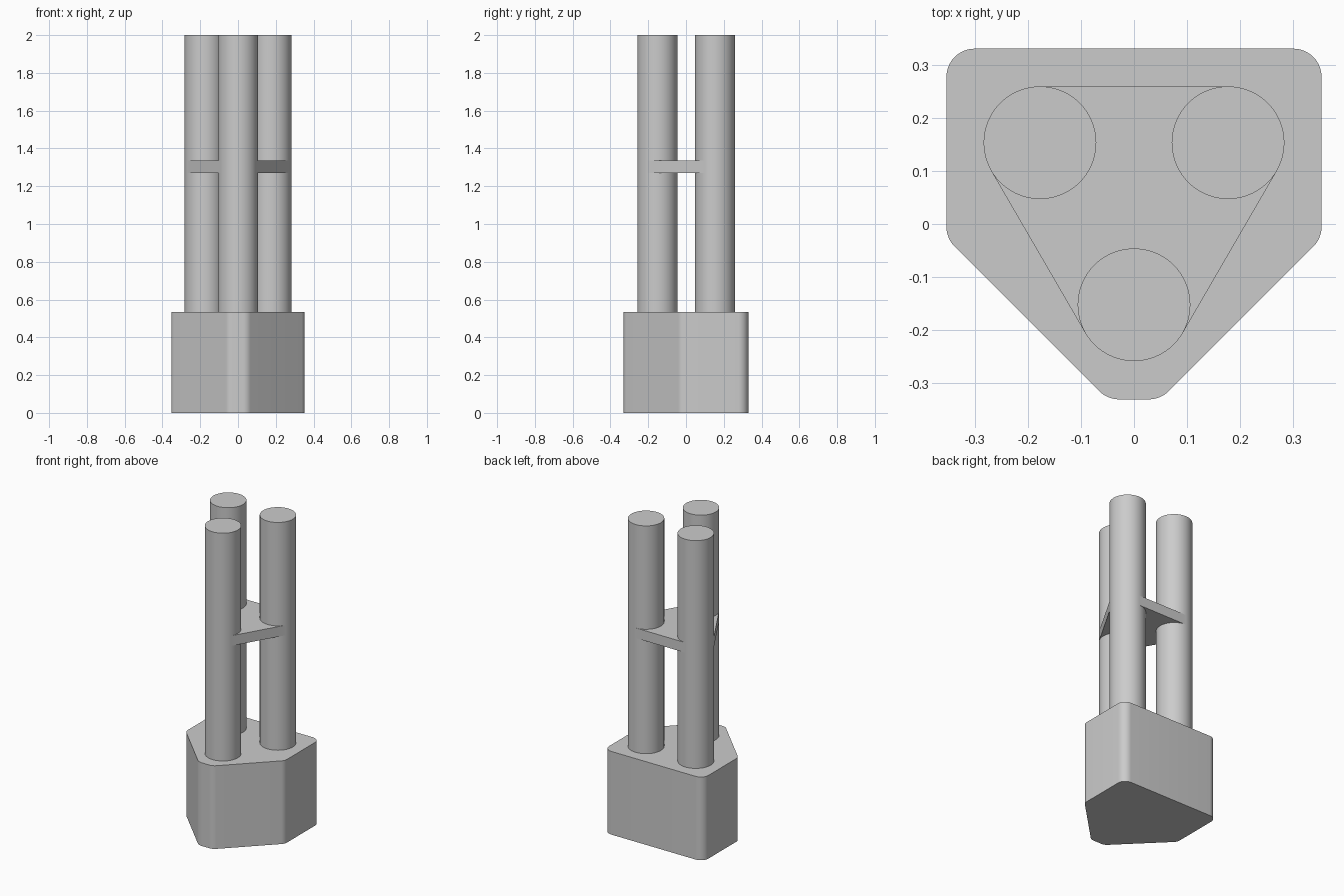
import bpy
import bmesh
import math
from mathutils import Vector

cube = bpy.data.objects.get("Cube")
if cube:
    bpy.data.objects.remove(cube, do_unlink=True)

# Single grey material
grey = bpy.data.materials.new("light_grey")
grey.use_nodes = True
colour = (0.6, 0.6, 0.6, 1)
grey.diffuse_color = colour
grey.node_tree.nodes["Principled BSDF"].inputs["Base Color"].default_value = colour


def extrude_profile(name, points, bottom, top):
    """Make a closed prism from a counter-clockwise outline."""
    bm = bmesh.new()
    face = bm.faces.new([bm.verts.new((x, y, bottom)) for x, y in points])
    result = bmesh.ops.extrude_face_region(bm, geom=[face])
    raised = [v for v in result["geom"] if isinstance(v, bmesh.types.BMVert)]
    bmesh.ops.translate(bm, verts=raised, vec=(0, 0, top - bottom))
    bmesh.ops.recalc_face_normals(bm, faces=bm.faces)
    mesh = bpy.data.meshes.new(name)
    bm.to_mesh(mesh)
    bm.free()
    mesh.materials.append(grey)
    obj = bpy.data.objects.new(name, mesh)
    bpy.context.collection.objects.link(obj)
    bpy.ops.object.select_all(action="DESELECT")
    obj.select_set(True)
    bpy.context.view_layer.objects.active = obj
    bpy.ops.object.shade_smooth_by_angle(angle=math.radians(25))
    return obj


def rounded(corners, radius, steps=10):
    """Replace every convex corner with an arc of the given radius."""
    outline = []
    for i, corner in enumerate(corners):
        to_prev = (corners[i - 1] - corner).normalized()
        to_next = (corners[(i + 1) % len(corners)] - corner).normalized()
        half = to_prev.angle(to_next) / 2
        centre = corner + (to_prev + to_next).normalized() * radius / math.sin(half)
        start = corner + to_prev * radius / math.tan(half) - centre
        sweep = math.pi - 2 * half
        a0 = math.atan2(start.y, start.x)
        for s in range(steps + 1):
            a = a0 + sweep * s / steps
            outline.append(centre + radius * Vector((math.cos(a), math.sin(a))))
    return outline


# Base block with rounded vertical edges
right_half = [Vector(p) for p in ((0.05, -0.33), (0.353, -0.027), (0.353, 0.33))]
left_half = [Vector((-p.x, p.y)) for p in reversed(right_half)]
BASE_TOP = 0.535
extrude_profile("base", rounded(right_half + left_half, 0.053), 0, BASE_TOP)

# Three round posts
RADIUS = 0.106
posts = {
    "front_post": Vector((0, -0.152)),
    "back_left_post": Vector((0.177, 0.153)),
    "back_right_post": Vector((-0.177, 0.153)),
}
SIDES = 72
for name, centre in posts.items():
    ring = [centre + RADIUS * Vector((math.cos(a), math.sin(a)))
            for a in (math.tau * i / SIDES for i in range(SIDES))]
    extrude_profile(name, ring, BASE_TOP, 2)

# Tie plate whose edges run tangent to the posts
centres = list(posts.values())
tangents = []
for i, start in enumerate(centres):
    end = centres[(i + 1) % len(centres)]
    along = (end - start).normalized()
    outward = Vector((along.y, -along.x)) * RADIUS
    tangents += [start + outward, end + outward]
extrude_profile("tie_plate", tangents, 1.27, 1.335)
